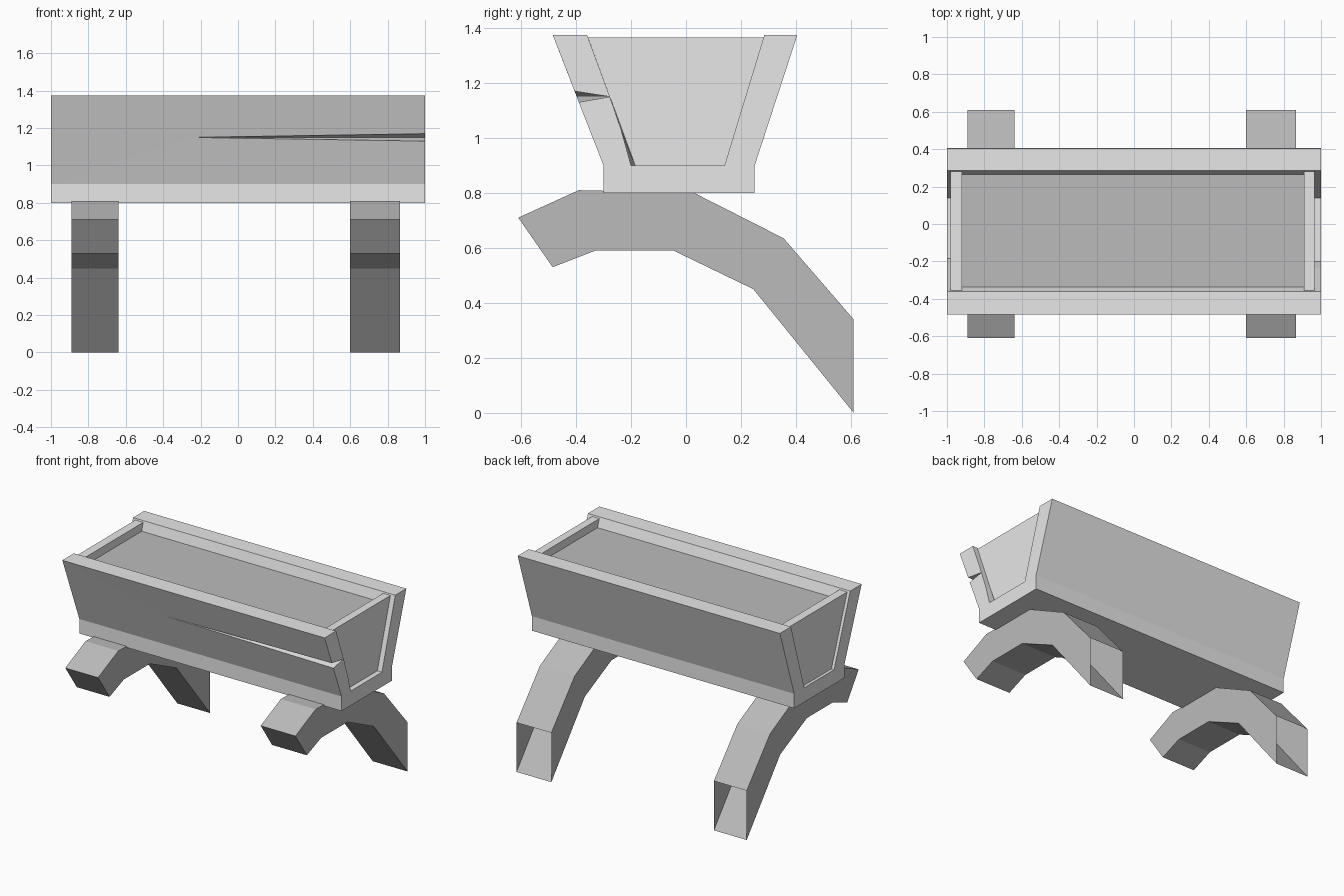
import bpy, bmesh

if "Cube" in bpy.data.objects:
    bpy.data.objects.remove(bpy.data.objects["Cube"])


def material(name, v):
    m = bpy.data.materials.new(name)
    m.diffuse_color = (v, v, v, 1)
    m.use_nodes = True
    m.node_tree.nodes["Principled BSDF"].inputs["Base Color"].default_value = m.diffuse_color
    return m


LIGHT = material("light grey", 0.8)
MID = material("mid grey", 0.5)


def mesh_object(name, verts, faces, mat):
    bm = bmesh.new()
    vs = [bm.verts.new(v) for v in verts]
    for f in faces:
        bm.faces.new([vs[i] for i in f])
    bmesh.ops.recalc_face_normals(bm, faces=bm.faces)
    me = bpy.data.meshes.new(name)
    bm.to_mesh(me)
    bm.free()
    me.materials.append(mat)
    ob = bpy.data.objects.new(name, me)
    bpy.context.collection.objects.link(ob)
    return ob


def extrude_x(name, profile, x0, x1, mat, open_side=None):
    """Extrude a (y, z) profile along x; open_side leaves one side face out."""
    n = len(profile)
    verts = [(x, y, z) for x in (x0, x1) for y, z in profile]
    faces = [list(range(n)), list(range(n, 2 * n))]
    faces += [(i, (i + 1) % n, n + (i + 1) % n, n + i)
              for i in range(n) if i != open_side]
    return mesh_object(name, verts, faces, mat)


# Base plank
extrude_x("base_plank", [(-0.30, 0.80), (0.25, 0.80), (0.25, 0.90), (-0.30, 0.90)], -1, 1, LIGHT)

# Back board, leaning outward
extrude_x("back_board", [(0.25, 0.90), (0.405, 1.375), (0.285, 1.375), (0.14, 0.90)], -1, 1, LIGHT)

# Front board with a long split running in from the right end
front = [
    (-1, -0.30, 0.90), (-1, -0.485, 1.375), (-1, -0.36, 1.375), (-1, -0.185, 0.90),  # left end
    (1, -0.30, 0.90), (1, -0.39, 1.13), (1, -0.277, 1.15), (1, -0.405, 1.17),        # right end
    (1, -0.485, 1.375), (1, -0.36, 1.375), (1, -0.236, 1.03), (1, -0.20, 0.90),
    (-0.26, -0.397, 1.15),                                                            # split tip
]
mesh_object("front_board", front, [
    (0, 1, 2, 3), (1, 8, 9, 2), (0, 3, 11, 4),
    (0, 4, 5, 12), (0, 12, 1), (1, 12, 7, 8),
    (5, 6, 12), (7, 12, 6),
    (4, 11, 10, 6, 5), (7, 6, 9, 8),
    (3, 2, 9, 6, 10), (3, 10, 11),
], LIGHT)

# End boards fitted between the leaning sides
end = [(-0.185, 0.90), (0.14, 0.90), (0.282, 1.365), (-0.356, 1.365)]
for name, x0, x1 in (("left_end_board", -0.98, -0.92), ("right_end_board", 0.91, 0.965)):
    extrude_x(name, end, x0, x1, LIGHT)

# Surface of the trough contents
mesh_object("trough_contents", [(-0.92, -0.336, 1.31), (0.91, -0.336, 1.31),
                                (0.91, 0.265, 1.31), (-0.92, 0.265, 1.31)],
            [(0, 1, 2, 3)], MID)

# Arched legs, open at the upright rear end
leg = [(-0.61, 0.71), (-0.39, 0.81), (0.03, 0.80), (0.355, 0.635), (0.61, 0.34),
       (0.61, 0.0), (0.245, 0.45), (-0.045, 0.59), (-0.33, 0.59), (-0.485, 0.53)]
for name, x0, x1 in (("left_leg", -0.89, -0.64), ("right_leg", 0.60, 0.865)):
    extrude_x(name, leg, x0, x1, MID, open_side=4)
